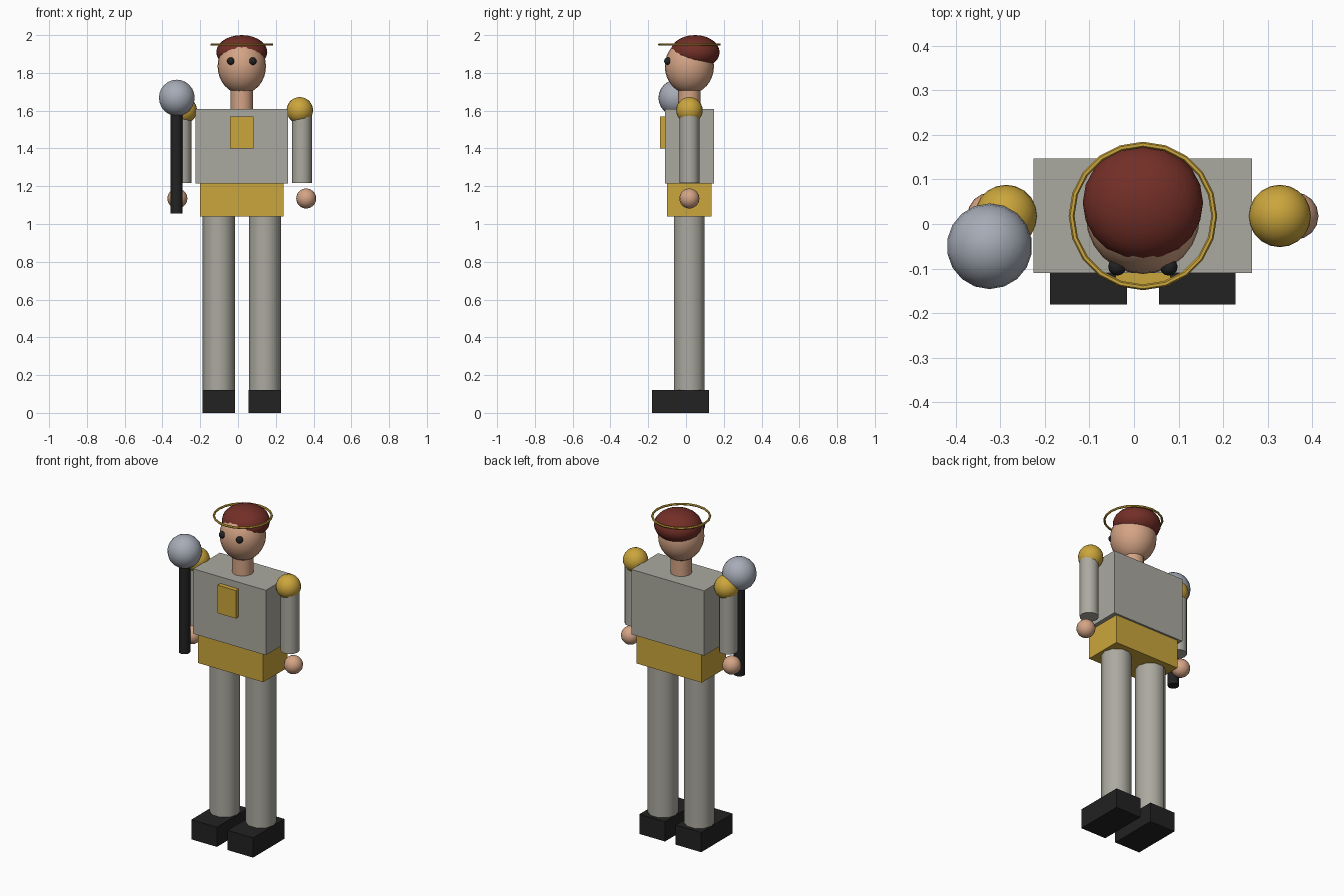
import bpy
import math

if "Cube" in bpy.data.objects:
    bpy.data.objects.remove(bpy.data.objects["Cube"], do_unlink=True)

MID_X, MID_Y = 0.02, 0.018  # centre line of the body


def material(name, r, g, b):
    mat = bpy.data.materials.new(name)
    mat.use_nodes = True
    mat.diffuse_color = (r, g, b, 1)
    node = mat.node_tree.nodes["Principled BSDF"]
    node.inputs["Base Color"].default_value = (r, g, b, 1)
    node.inputs["Roughness"].default_value = 0.7
    return mat


cloth = material("grey cloth", 0.41, 0.40, 0.35)
gold = material("gold", 0.60, 0.38, 0.045)
skin = material("skin", 0.66, 0.37, 0.235)
auburn = material("auburn hair", 0.17, 0.028, 0.02)
steel = material("steel", 0.38, 0.41, 0.47)
black = material("black", 0.016, 0.016, 0.016)


def finish(name, mat, smooth=True):
    obj = bpy.context.object
    obj.name = obj.data.name = name
    obj.data.materials.append(mat)
    bpy.ops.object.transform_apply(location=False, rotation=False, scale=True)
    if smooth:
        bpy.ops.object.shade_smooth_by_angle(angle=math.radians(50))
    return obj


def box(name, mat, x, y, z):
    """Box from (min, max) pairs along each axis."""
    bpy.ops.mesh.primitive_cube_add(size=1, location=[sum(p) / 2 for p in (x, y, z)])
    bpy.context.object.scale = [p[1] - p[0] for p in (x, y, z)]
    return finish(name, mat, smooth=False)


def ball(name, mat, centre, radii, segments=20, rings=14):
    bpy.ops.mesh.primitive_uv_sphere_add(segments=segments, ring_count=rings,
                                         radius=1, location=centre)
    bpy.context.object.scale = radii
    return finish(name, mat)


def post(name, mat, x, y, z, radius, sides=12, turn=0):
    """Upright cylinder between two heights."""
    bpy.ops.mesh.primitive_cylinder_add(vertices=sides, radius=radius, depth=z[1] - z[0],
                                        location=(x, y, sum(z) / 2), rotation=(0, 0, turn))
    return finish(name, mat)


# Torso, belt and chest plate
box("torso", cloth, (-0.225, 0.265), (-0.11, 0.147), (1.215, 1.61))
box("belt", gold, (-0.2, 0.24), (-0.1, 0.135), (1.04, 1.22))
box("chest_plate", gold, (-0.042, 0.082), (-0.138, -0.1), (1.4, 1.57))

# Limbs on both sides
for side, s in (("left", 1), ("right", -1)):
    leg_x = MID_X + s * 0.122
    post(side + "_leg", cloth, leg_x, MID_Y, (0.11, 1.05), 0.085, 10, math.pi / 2)
    box(side + "_shoe", black, (leg_x - 0.086, leg_x + 0.086), (-0.18, 0.122), (0, 0.12))
    post(side + "_arm", cloth, MID_X + s * 0.318, MID_Y, (1.217, 1.6), 0.053)
    ball(side + "_shoulder", gold, (MID_X + s * 0.307, MID_Y, 1.602), (0.07,) * 3)
    ball(side + "_hand", skin, (MID_X + s * 0.341, MID_Y, 1.135), (0.053,) * 3, 16, 12)
    ball(side + "_eye", black, (MID_X + s * 0.058, -0.096, 1.862), (0.02,) * 3, 12, 8)

# Head, hair and halo
post("neck", skin, MID_X, MID_Y, (1.6, 1.74), 0.06)
ball("head", skin, (MID_X, MID_Y, 1.835), (0.128, 0.13, 0.146), 24, 16)
ball("hair", auburn, (MID_X, 0.048, 1.91), (0.135, 0.13, 0.09), 20, 14)
bpy.ops.mesh.primitive_torus_add(major_segments=20, minor_segments=6, major_radius=0.16,
                                 minor_radius=0.0065, location=(MID_X, MID_Y, 1.95))
finish("halo", gold)

# Mace in the right hand
post("mace_handle", black, -0.325, -0.05, (1.055, 1.66), 0.032)
ball("mace_head", steel, (-0.324, -0.05, 1.668), (0.096,) * 3, 18, 12)
